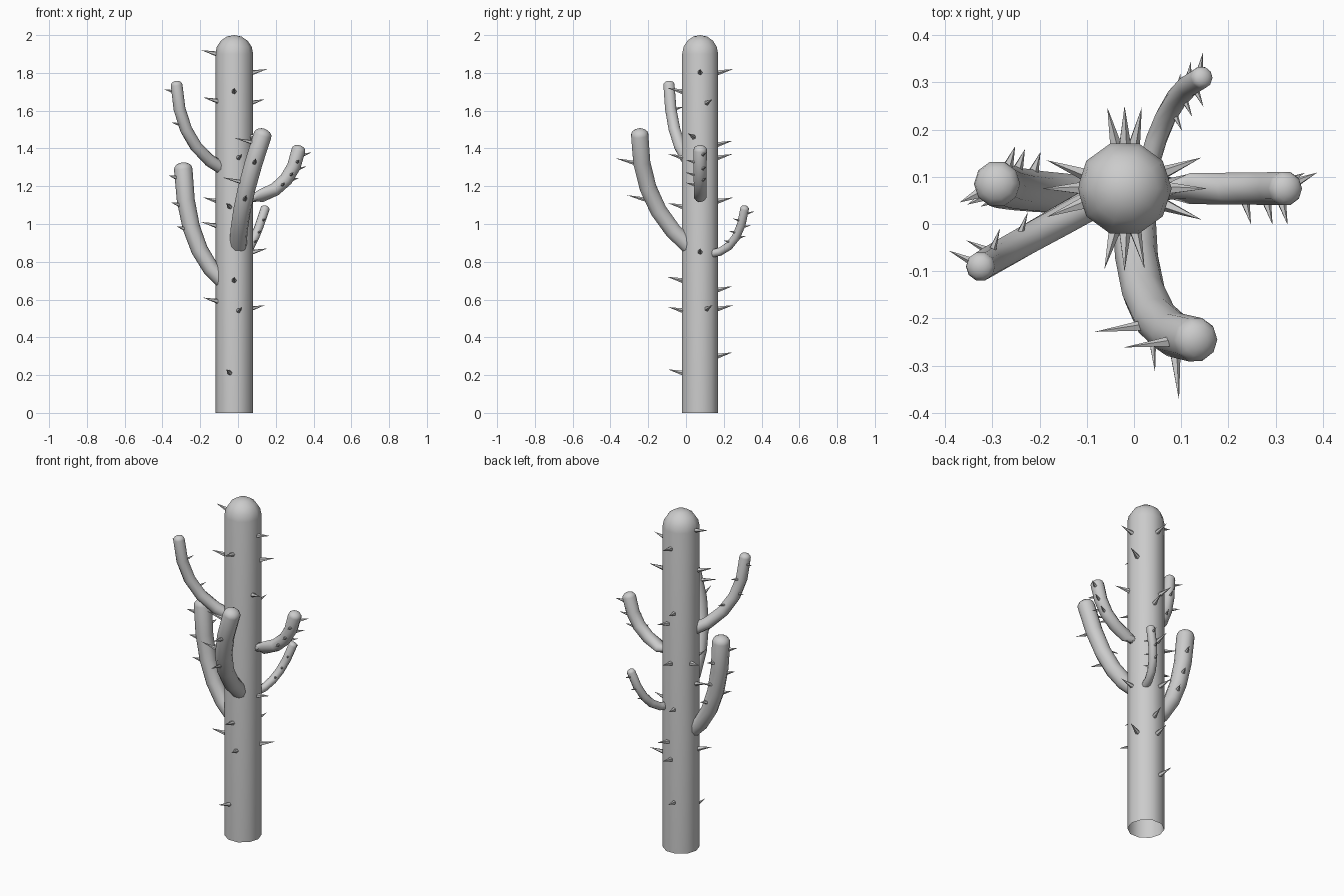
import bpy, bmesh, math
from mathutils import Vector

if "Cube" in bpy.data.objects:
    bpy.data.objects.remove(bpy.data.objects["Cube"])

def finish(bm, name, smooth=True):
    bmesh.ops.recalc_face_normals(bm, faces=bm.faces[:])
    me = bpy.data.meshes.new(name)
    bm.to_mesh(me)
    bm.free()
    ob = bpy.data.objects.new(name, me)
    bpy.context.collection.objects.link(ob)
    if smooth:
        bpy.context.view_layer.objects.active = ob
        ob.select_set(True)
        bpy.ops.object.shade_smooth_by_angle(angle=math.radians(50))
        ob.select_set(False)

def circle(bm, p, d, r, sides):
    """Ring of vertices around p, square to direction d."""
    u = Vector((1, 0, 0)) - d * d.x
    if u.length < 0.3:
        u = Vector((0, 1, 0)) - d * d.y
    u.normalize()
    v = d.cross(u)
    angles = [k * math.tau / sides for k in range(sides)]
    return [bm.verts.new(p + r * (math.cos(a) * u + math.sin(a) * v)) for a in angles]

def stem(name, pts, r0, r1, dome=1.0, sides=10):
    """Tube along points, closed by a dome; the lower end stays open."""
    n = len(pts)
    rings = []
    for i, p in enumerate(pts):
        d = (pts[min(i + 1, n - 1)] - pts[max(i - 1, 0)]).normalized()
        rings.append((p, d, r0 + (r1 - r0) * i / (n - 1)))
    for k in range(1, 4):
        a = k * math.pi / 8
        rings.append((pts[-1] + d * r1 * dome * math.sin(a), d, r1 * math.cos(a)))
    bm = bmesh.new()
    loops = [circle(bm, p, t, r, sides) for p, t, r in rings]
    top = bm.verts.new(pts[-1] + d * r1 * dome)
    for k in range(sides):
        j = (k + 1) % sides
        for a, b in zip(loops, loops[1:]):
            bm.faces.new((a[k], a[j], b[j], b[k]))
        bm.faces.new((loops[-1][k], loops[-1][j], top))
    finish(bm, name)

def spine(bm, axis_point, azimuth, radius, length, base_r, sides=5):
    """Small cone leaning slightly upward from a stem's surface."""
    a = math.radians(azimuth)
    out = Vector((math.cos(a), math.sin(a), 0))
    base = axis_point + out * radius * 0.9
    d = (out + Vector((0, 0, 0.24))).normalized()
    ring = circle(bm, base, d, base_r, sides)
    tip = bm.verts.new(base + d * length)
    bm.faces.new(ring)
    for k in range(sides):
        bm.faces.new((ring[k], ring[(k + 1) % sides], tip))

# Trunk
cx, cy, r = -0.02, 0.075, 0.1
stem("trunk", [Vector((cx, cy, 0)), Vector((cx, cy, 1.9))], r, r)

# Trunk spines: heights on each side, swung a little left and right in turn
bm = bmesh.new()
for azimuth, swing, heights in (
        (0, 22, (1.8, 1.64, 1.46, 0.85, 0.55)),
        (90, 12, (1.8, 1.42, 1.35, 1.12, 0.85, 0.65, 0.55, 0.3)),
        (180, 20, (1.9, 1.65, 1.12, 0.99, 0.59)),
        (270, 14, (1.7, 1.35, 1.09, 0.7, 0.54, 0.21))):
    for i, z in enumerate(heights):
        spine(bm, Vector((cx, cy, z)), azimuth + swing * (0, 1, -1)[i % 3], r, 0.088, 0.014)
finish(bm, "trunk_spines", False)

def arm(name, root, bend, tip, r0, r1, sides_facing, count, length):
    """Upturned arm on a quadratic bend, with spines alternating between two directions."""
    root, bend, tip = Vector(root), Vector(bend), Vector(tip)
    at = lambda t: root * (1 - t) ** 2 + bend * 2 * t * (1 - t) + tip * t * t
    stem(name, [at(i / 5) for i in range(6)], r0, r1, 0.75)
    bm = bmesh.new()
    for i in range(count):
        t = 0.5 + 0.45 * i / (count - 1)
        spine(bm, at(t), sides_facing[i % 2], r0 + (r1 - r0) * t, length, 0.2 * r1 + 0.002)
    finish(bm, name + "_spines", False)

arm("left_low_arm", (-0.07, 0.06, 0.69), (-0.275, 0.07, 0.85), (-0.29, 0.085, 1.29),
    0.042, 0.049, (70, 205), 6, 0.047)
arm("left_high_arm", (-0.06, 0.06, 1.28), (-0.31, -0.08, 1.4), (-0.325, -0.09, 1.735),
    0.034, 0.031, (70, 155), 4, 0.05)
arm("front_arm", (0, 0.03, 0.87), (0, -0.245, 1.09), (0.13, -0.245, 1.47),
    0.045, 0.048, (275, 187), 4, 0.1)
arm("right_arm", (0.03, 0.075, 1.13), (0.28, 0.075, 1.155), (0.32, 0.075, 1.39),
    0.034, 0.037, (-75, 25), 6, 0.048)
arm("back_arm", (0.03, 0.12, 0.84), (0.07, 0.28, 0.85), (0.143, 0.31, 1.08),
    0.022, 0.024, (-65, 80), 6, 0.036)
